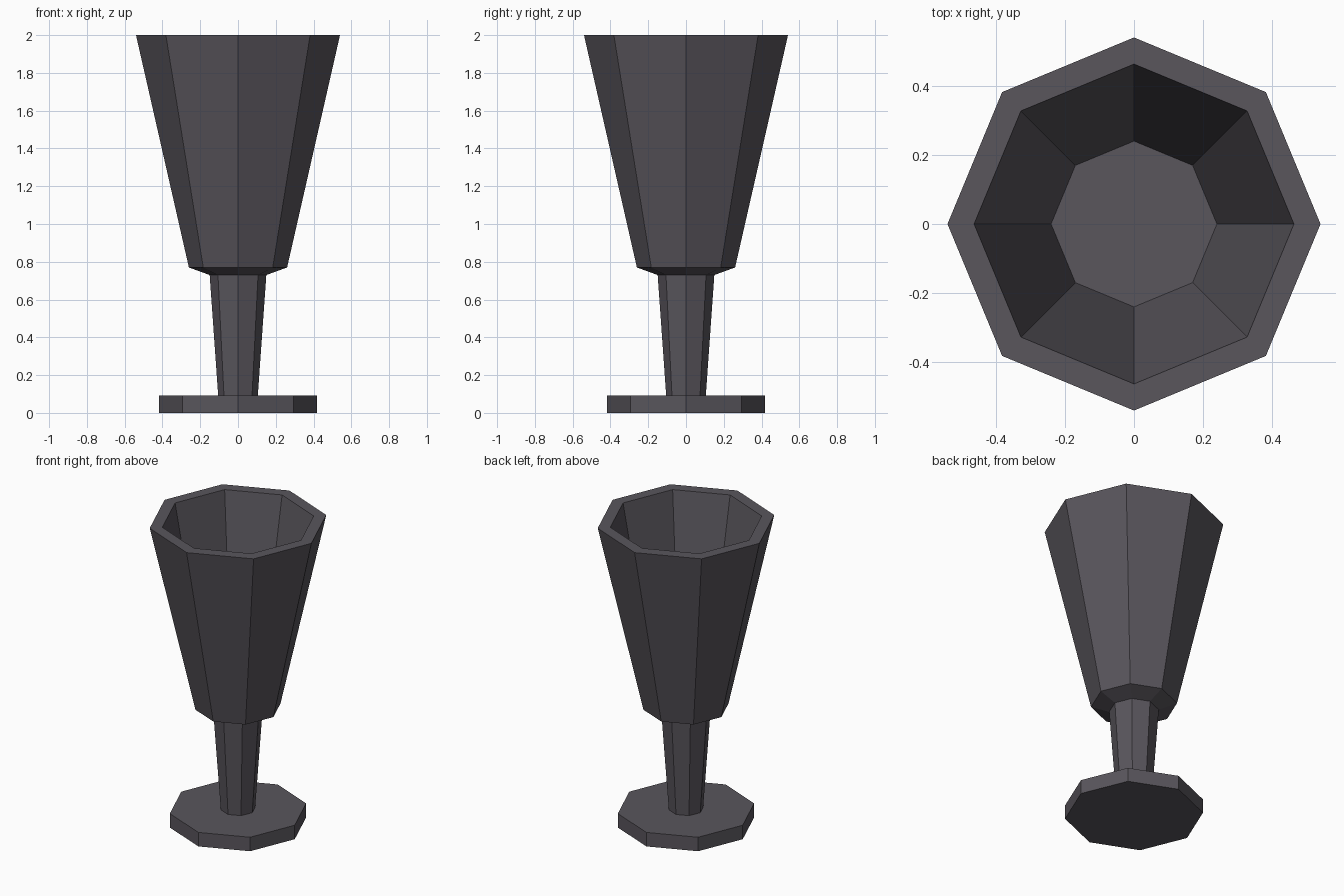
import bpy, bmesh, math

if "Cube" in bpy.data.objects:
    bpy.data.objects.remove(bpy.data.objects["Cube"])

SIDES = 8

pewter = bpy.data.materials.new("dark_pewter")
pewter.diffuse_color = (0.10, 0.092, 0.108, 1.0)
pewter.use_nodes = True
pewter.node_tree.nodes["Principled BSDF"].inputs["Base Color"].default_value = pewter.diffuse_color


def lathe(name, profile, cap_start=False, cap_end=False):
    """Turn a (radius, z) profile, listed bottom outside to top inside, into an octagonal part."""
    bm = bmesh.new()
    rings = []
    for r, z in profile:
        rings.append([bm.verts.new((r * math.cos(a), r * math.sin(a), z))
                      for a in (2 * math.pi * i / SIDES for i in range(SIDES))])
    for low, high in zip(rings, rings[1:]):
        for i in range(SIDES):
            j = (i + 1) % SIDES
            bm.faces.new((low[i], low[j], high[j], high[i]))
    if cap_start:
        bm.faces.new(rings[0][::-1])
    if cap_end:
        bm.faces.new(rings[-1])
    mesh = bpy.data.meshes.new(name)
    bm.to_mesh(mesh)
    bm.free()
    mesh.materials.append(pewter)
    obj = bpy.data.objects.new(name, mesh)
    bpy.context.collection.objects.link(obj)
    return obj


# Flat foot, open under the stem
lathe("foot", [(0.417, 0.0), (0.417, 0.093), (0.105, 0.093)], cap_start=True)

# Stem, widening upward
lathe("stem", [(0.105, 0.093), (0.15, 0.73)])

# Bowl: underside, outer wall, rim, inner wall and floor
lathe("bowl", [(0.15, 0.73), (0.26, 0.77), (0.54, 2.0), (0.463, 2.0), (0.24, 0.86)],
      cap_end=True)
